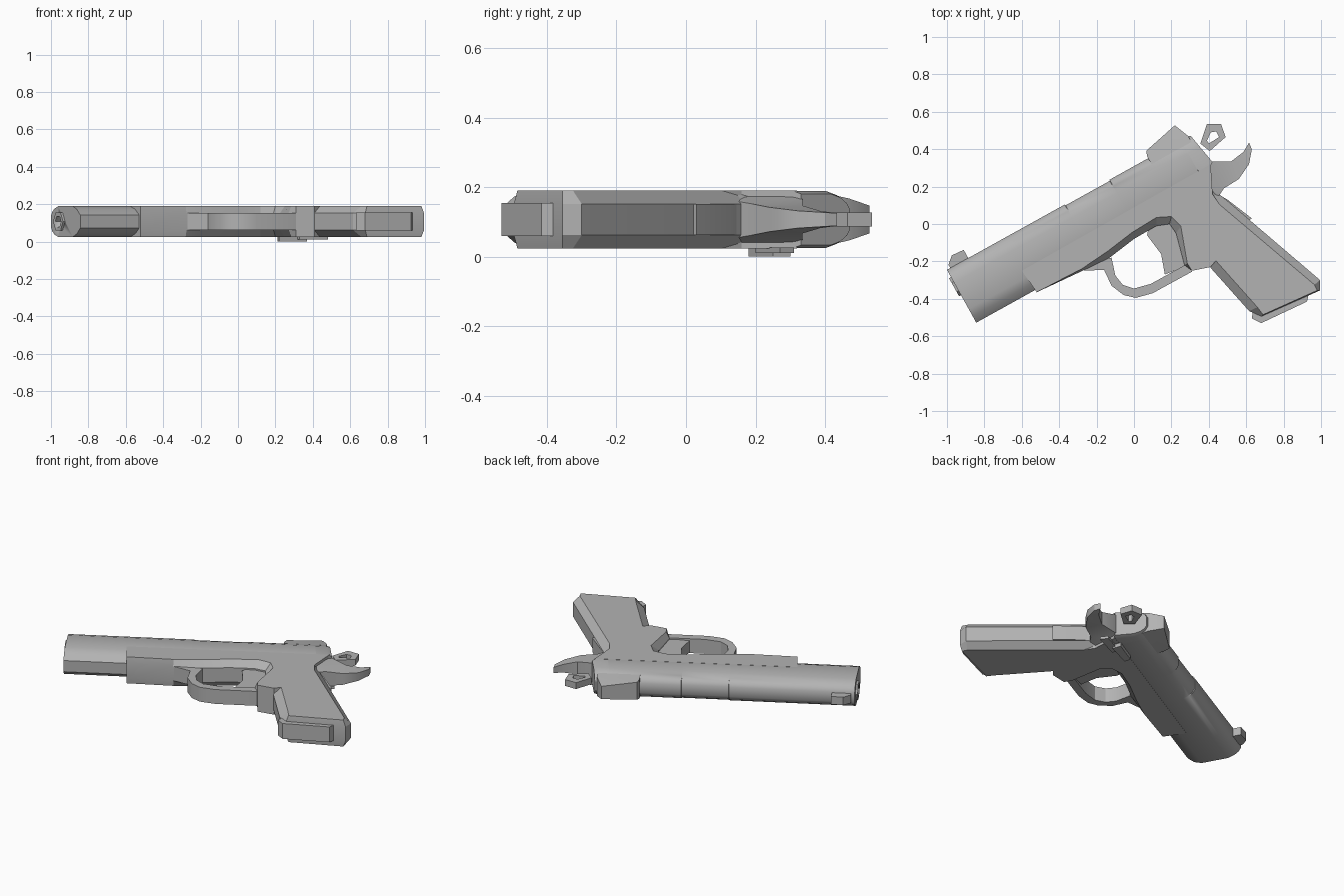
import bpy, bmesh, math
from mathutils import Matrix, Vector

cube = bpy.data.objects.get("Cube")
if cube:
    bpy.data.objects.remove(cube)

grey = bpy.data.materials.new("plain_grey")
grey.use_nodes = True
colour = (0.45, 0.45, 0.45, 1)
grey.diffuse_color = colour
grey.node_tree.nodes["Principled BSDF"].inputs["Base Color"].default_value = colour

MID = 0.107   # height of the centre plane
HALF = 0.083  # half thickness of the body
TILT = math.radians(29)
# Slide space: x runs from muzzle to rear, y up from the slide's top line, z across
AXIS = Matrix.Translation((-1.0, -0.245, MID)) @ Matrix.Rotation(TILT, 4, 'Z')


def loft(name, rings, matrix=Matrix(), angle=30):
    """Skin a closed solid through rings of equal point count."""
    bm = bmesh.new()
    loops = [[bm.verts.new(matrix @ Vector(p)) for p in ring] for ring in rings]
    n = len(loops[0])
    for a, b in zip(loops, loops[1:]):
        for i in range(n):
            bm.faces.new((a[i], a[(i + 1) % n], b[(i + 1) % n], b[i]))
    caps = [bm.faces.new(loops[0]), bm.faces.new(loops[-1])]
    bmesh.ops.recalc_face_normals(bm, faces=bm.faces)
    bmesh.ops.triangulate(bm, faces=[f for f in caps if len(f.verts) > 4])
    mesh = bpy.data.meshes.new(name)
    bm.to_mesh(mesh)
    bm.free()
    mesh.materials.append(grey)
    obj = bpy.data.objects.new(name, mesh)
    bpy.context.collection.objects.link(obj)
    bpy.ops.object.select_all(action='DESELECT')
    obj.select_set(True)
    bpy.context.view_layer.objects.active = obj
    bpy.ops.object.shade_smooth_by_angle(angle=math.radians(angle))
    return obj


def plate(name, outline, half, mid=MID, matrix=Matrix()):
    """Flat part of constant thickness."""
    return loft(name, [[(x, y, mid + s * half) for x, y in outline] for s in (-1, 1)], matrix)


def bevelled(name, core, face):
    """Full-thickness part whose sides slope from the core to the face outline."""
    layers = ((face, -HALF), (core, -0.045), (core, 0.045), (face, HALF))
    return loft(name, [[(x, y, MID + z) for x, y in o] for o, z in layers], angle=15)


# Slide: rounded section, with a shallow step for the ejection port
half_section = [(0, 0.03), (-0.014, 0.052), (-0.04, 0.07), (-0.08, 0.082),
                (-0.24, 0.082), (-0.285, 0.066), (-0.323, 0.035)]
section = half_section + [(v, -z) for v, z in reversed(half_section)]


def slide_ring(u, inset=0, slant=0):
    return [(u - v * slant, v - (inset if v > -0.07 else 0), z) for v, z in section]


slide = loft("slide", [slide_ring(0), slide_ring(0.72), slide_ring(0.722, 0.006),
                       slide_ring(0.992, 0.006), slide_ring(0.994), slide_ring(1.43)], AXIS, 40)

# Rear end of the slide, upper part only, with a small chamfer
rear = [p for p in half_section if p[0] > -0.1] + [(-0.2, 0.082)]
rear += [(v, -z) for v, z in reversed(rear)]
loft("slide_rear", [[(u - 0.17 * v, v * k - 0.004 * (k < 1), z * k) for v, z in rear]
                    for u, k in ((1.40, 1), (1.465, 1), (1.487, 0.9))], AXIS)


# Muzzle bushing and bore
def hexagon(u, radius):
    return [(u, -0.10 + radius * math.cos(i * math.pi / 3),
             radius * math.sin(i * math.pi / 3)) for i in range(6)]


bushing = loft("muzzle_bushing", [hexagon(0.05, 0.06), hexagon(-0.012, 0.055)], AXIS)
bore = loft("bore_cutter", [hexagon(0.3, 0.032), hexagon(-0.1, 0.032)], AXIS)
bore.hide_render = True
bore.hide_viewport = True
bore.display_type = 'WIRE'
for part in (slide, bushing):
    cut = part.modifiers.new("bore", 'BOOLEAN')
    cut.operation = 'DIFFERENCE'
    cut.solver = 'EXACT'
    cut.object = bore

# Sights
plate("front_sight", [(0.02, -0.02), (0.02, 0.02), (0.06, 0.055), (0.13, 0.05),
                      (0.13, -0.02)], 0.025, 0, AXIS)
loft("rear_sight", [[(1.23, -0.05, s * 0.07), (1.23, 0.01, s * 0.06), (1.24, 0.04, s * 0.055),
                     (1.44, 0.085, s * 0.04), (1.475, 0.0, s * 0.06), (1.475, -0.05, s * 0.07)]
                    for s in (-1, 1)], AXIS)

# Frame with sloped edges along the trigger opening
core = [(-0.60, -0.25), (-0.52, -0.365), (-0.275, -0.25), (-0.13, -0.18), (0.0, -0.08),
        (0.12, -0.01), (0.19, 0.0), (0.225, -0.05), (0.27, -0.22), (0.31, -0.25),
        (0.41, -0.23), (0.56, -0.05), (0.42, 0.16), (0.41, 0.32)]
face = list(core)
face[2:9] = [(-0.28, -0.24), (-0.14, -0.145), (-0.01, -0.045), (0.12, 0.035),
             (0.20, 0.04), (0.25, -0.01), (0.285, -0.21)]
bevelled("frame", core, face)

# Grip with bevelled front and back straps
bevelled("grip",
         [(0.40, -0.20), (0.41, -0.235), (0.615, -0.465), (0.68, -0.495), (0.995, -0.355),
          (0.995, -0.30), (0.45, 0.165), (0.40, 0.2)],
         [(0.40, -0.12), (0.41, -0.165), (0.66, -0.445), (0.69, -0.485), (0.98, -0.355),
          (0.965, -0.325), (0.415, 0.14), (0.39, 0.2)])
plate("magazine_base", [(0.64, -0.44), (0.63, -0.505), (0.68, -0.53), (0.925, -0.415),
                        (0.94, -0.35)], 0.048)
plate("grip_safety", [(0.43, 0.17), (0.50, 0.13), (0.63, 0.03), (0.56, -0.02),
                      (0.42, 0.08)], 0.045)

# Trigger and its curved guard
plate("trigger", [(0.07, -0.06), (0.145, -0.16), (0.165, -0.27), (0.29, -0.22),
                  (0.26, 0.01), (0.08, 0.0)], 0.036)
outer = [(-0.27, -0.25), (-0.16, -0.245), (-0.12, -0.33), (-0.055, -0.38), (0.01, -0.395),
         (0.10, -0.37), (0.31, -0.255)]
inner = [(-0.24, -0.21), (-0.12, -0.18), (-0.10, -0.275), (-0.06, -0.325), (0.0, -0.345),
         (0.09, -0.32), (0.29, -0.21)]
loft("trigger_guard", [[(*a, MID - 0.045), (*a, MID + 0.045), (*b, MID + 0.045),
                        (*b, MID - 0.045)] for a, b in zip(outer, inner)])

# Tapered tang behind the grip
tang = [(0.37, 0.32, 0.08), (0.415, 0.335, 0.06), (0.52, 0.335, 0.04), (0.585, 0.385, 0.025),
        (0.615, 0.435, 0.018), (0.63, 0.40, 0.02), (0.615, 0.32, 0.025), (0.56, 0.24, 0.035),
        (0.48, 0.19, 0.045), (0.44, 0.13, 0.055), (0.38, 0.15, 0.08)]
loft("tang", [[(x, y, MID + s * h) for x, y, h in tang] for s in (-1, 1)])

# Ring hammer with an open centre
rim = [(0.355, 0.43), (0.39, 0.535), (0.465, 0.535), (0.49, 0.465), (0.405, 0.39)]
hole = [(0.39, 0.445), (0.41, 0.49), (0.44, 0.495), (0.455, 0.465), (0.40, 0.43)]
bm = bmesh.new()
rings = [[bm.verts.new((x, y, MID + z)) for x, y in o]
         for o, z in ((rim, -0.02), (rim, 0.02), (hole, 0.02), (hole, -0.02))]
for k in range(4):
    a, b = rings[k], rings[(k + 1) % 4]
    for i in range(5):
        j = (i + 1) % 5
        bm.faces.new((a[i], a[j], b[j], b[i]))
bmesh.ops.recalc_face_normals(bm, faces=bm.faces)
mesh = bpy.data.meshes.new("hammer")
bm.to_mesh(mesh)
bm.free()
mesh.materials.append(grey)
bpy.context.collection.objects.link(bpy.data.objects.new("hammer", mesh))

# Safety lever on the underside
plate("safety_lever", [(0.33, 0.20), (0.31, 0.24), (0.45, 0.31), (0.48, 0.27)], 0.008, 0.019)
plate("safety_thumb_pad", [(0.22, 0.18), (0.21, 0.22), (0.35, 0.30), (0.37, 0.25)], 0.012, 0.013)
